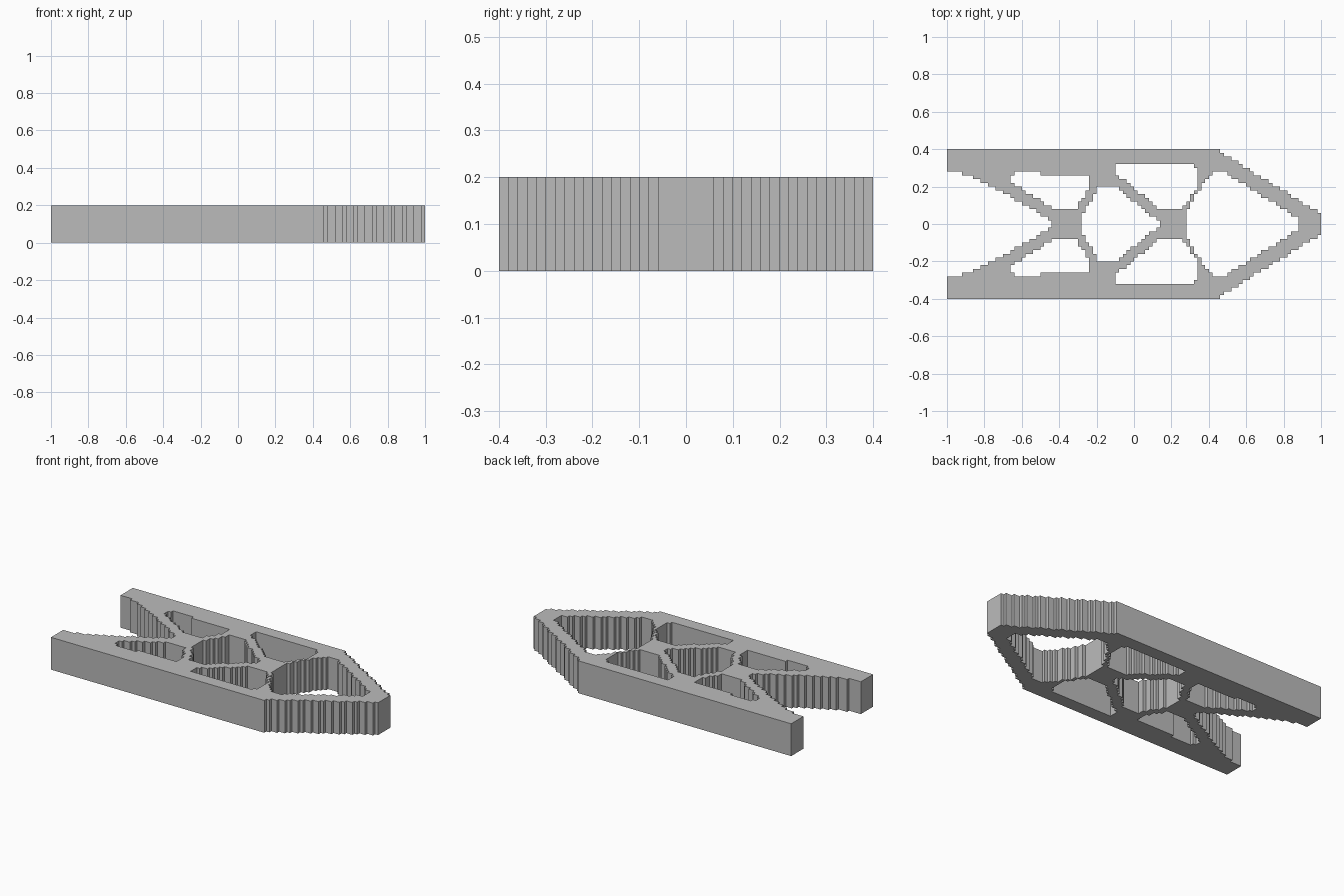
import bpy
import bmesh

cube = bpy.data.objects.get("Cube")
if cube:
    bpy.data.objects.remove(cube, do_unlink=True)

CELL = 0.02
HEIGHT = 0.2
COLS, ROWS = 100, 40

# Half profiles (y >= 0); the plate is mirrored across y = 0
OUTLINE = [(-1, -0.1), (-1, 0.4), (0.44, 0.4), (0.971, 0.07),
           (0.99, 0.06), (1, 0.06), (1, -0.1)]
OPENINGS = {
    "mouth": [(-1.1, -0.1), (-1.1, 0.28), (-0.94, 0.28), (-0.82, 0.235),
              (-0.44, 0.02), (-0.43, -0.1)],
    "rear_window": [(-0.66, 0.22), (-0.66, 0.26), (-0.61, 0.28), (-0.5, 0.28),
                    (-0.5, 0.26), (-0.24, 0.26), (-0.24, 0.2), (-0.31, 0.08),
                    (-0.42, 0.08)],
    "centre_window": [(-0.28, -0.1), (-0.28, 0.04), (-0.19, 0.2),
                      (-0.1, 0.2), (0.14, 0.01), (0.14, -0.1)],
    "front_window": [(-0.1, 0.27), (-0.1, 0.32), (0.3, 0.32), (0.34, 0.3),
                     (0.34, 0.2), (0.26, 0.08), (0.14, 0.08)],
    "nose_window": [(0.28, -0.1), (0.28, 0.07), (0.36, 0.2), (0.42, 0.28),
                    (0.48, 0.28), (0.88, 0.03), (0.88, -0.1)],
}


def inside(x, y, poly):
    """Even-odd point in polygon test."""
    hit = False
    for (ax, ay), (bx, by) in zip(poly, poly[1:] + poly[:1]):
        if (ay > y) != (by > y) and x < ax + (y - ay) * (bx - ax) / (by - ay):
            hit = not hit
    return hit


def solid(col, row):
    x = (col + 0.5 - COLS / 2) * CELL
    y = abs((row + 0.5 - ROWS / 2) * CELL)
    return inside(x, y, OUTLINE) and not any(
        inside(x, y, poly) for poly in OPENINGS.values())


# Stepped plate: fill the solid cells, then extrude them upward
bm = bmesh.new()
corners = {}


def corner(col, row):
    if (col, row) not in corners:
        corners[col, row] = bm.verts.new(
            ((col - COLS / 2) * CELL, (row - ROWS / 2) * CELL, 0))
    return corners[col, row]


for c in range(COLS):
    for r in range(ROWS):
        if solid(c, r):
            bm.faces.new([corner(c, r), corner(c + 1, r),
                          corner(c + 1, r + 1), corner(c, r + 1)])

result = bmesh.ops.extrude_face_region(bm, geom=bm.faces[:], use_keep_orig=True)
top = [v for v in result["geom"] if isinstance(v, bmesh.types.BMVert)]
bmesh.ops.translate(bm, verts=top, vec=(0, 0, HEIGHT))
bmesh.ops.recalc_face_normals(bm, faces=bm.faces[:])

mesh = bpy.data.meshes.new("truss_plate")
bm.to_mesh(mesh)
bm.free()
plate = bpy.data.objects.new("truss_plate", mesh)
bpy.context.collection.objects.link(plate)

# Plain grey finish
grey = bpy.data.materials.new("plain_grey")
grey.use_nodes = True
colour = (0.5, 0.5, 0.5, 1)
grey.diffuse_color = colour
grey.node_tree.nodes["Principled BSDF"].inputs["Base Color"].default_value = colour
mesh.materials.append(grey)
